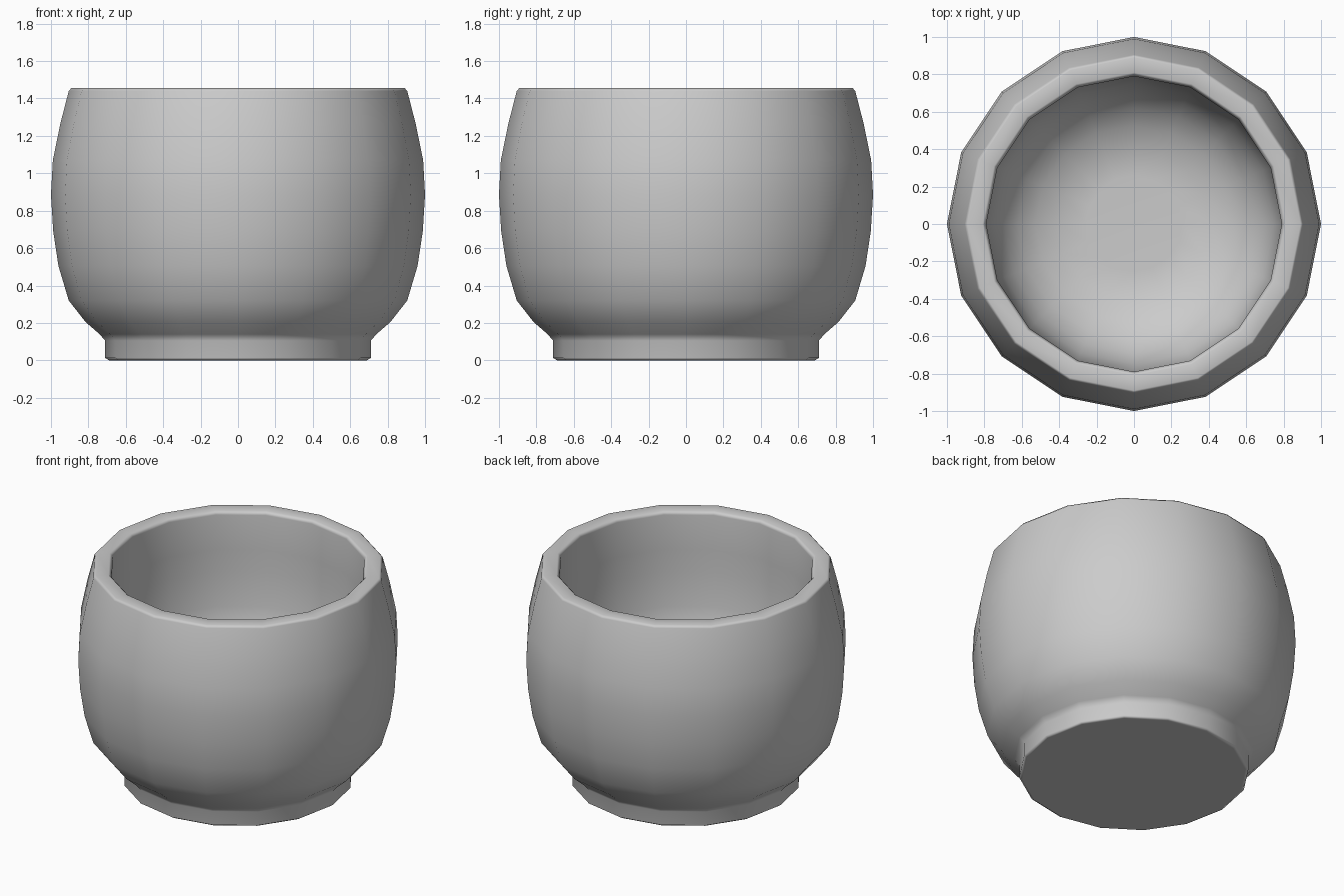
import bpy, bmesh
from math import cos, sin, tau

if "Cube" in bpy.data.objects:
    bpy.data.objects.remove(bpy.data.objects["Cube"])

SIDES = 16

# (radius, height): foot, outer wall, rim, straight part of the inner wall
profile = [
    (0.69, 0.0), (0.71, 0.013), (0.71, 0.105), (0.74, 0.14), (0.815, 0.205),
    (0.905, 0.32), (0.96, 0.505), (0.988, 0.69), (1.0, 0.885), (0.99, 1.07),
    (0.95, 1.265), (0.905, 1.44), (0.89, 1.457), (0.81, 1.457), (0.79, 1.435),
    (0.79, 1.2),
]
# rounded bowl inside
FLOOR, TOP, RADIUS, POWER = 0.33, 1.05, 0.79, 2 / 2.9
for k in range(8):
    t = tau / 4 * k / 8
    profile.append((RADIUS * cos(t) ** POWER, TOP - (TOP - FLOOR) * sin(t) ** POWER))


def lathe(name, points, sides):
    bm = bmesh.new()
    rings = [[bm.verts.new((r * cos(tau * i / sides), r * sin(tau * i / sides), z))
              for i in range(sides)] for r, z in points]
    for a, b in zip(rings, rings[1:]):
        for i in range(sides):
            j = (i + 1) % sides
            bm.faces.new((a[i], a[j], b[j], b[i]))
    # closed underside and inner floor
    bm.faces.new(rings[0][::-1])
    bm.faces.new(rings[-1])
    bmesh.ops.recalc_face_normals(bm, faces=bm.faces)
    for f in bm.faces:
        f.smooth = True
    mesh = bpy.data.meshes.new(name)
    bm.to_mesh(mesh)
    bm.free()
    obj = bpy.data.objects.new(name, mesh)
    bpy.context.collection.objects.link(obj)
    # small bevel faces take the shading of their large neighbours
    obj.modifiers.new("even_shading", 'WEIGHTED_NORMAL')
    return obj


# Round cup with foot ring
lathe("cup", profile, SIDES)
